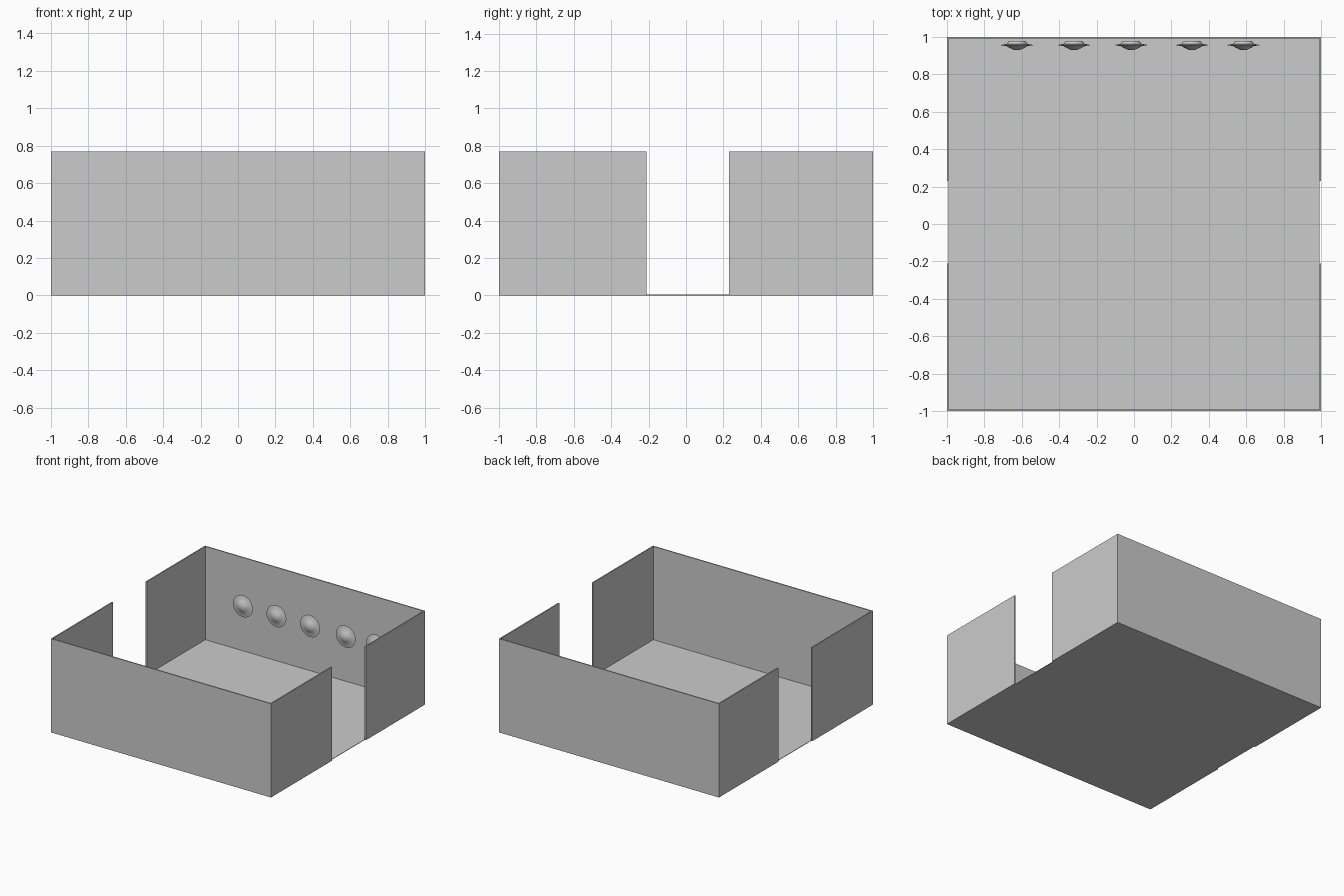
import bpy, bmesh, math
from mathutils import Matrix, Vector

if "Cube" in bpy.data.objects:
    bpy.data.objects.remove(bpy.data.objects["Cube"])

T = 0.01    # wall thickness
H = 0.77    # wall height


def box(name, lo, hi):
    lo, hi = Vector(lo), Vector(hi)
    bm = bmesh.new()
    size = hi - lo
    bmesh.ops.create_cube(bm, size=1, matrix=Matrix.Translation((lo + hi) / 2) @ Matrix.Diagonal((*size, 1)))
    me = bpy.data.meshes.new(name)
    bm.to_mesh(me)
    bm.free()
    ob = bpy.data.objects.new(name, me)
    bpy.context.collection.objects.link(ob)
    return ob


# Floor and full-width walls
box("floor", (-1 + T, -1 + T, 0), (1 - T, 1 - T, 0.004))
box("front_wall", (-1, -1, 0), (1, -1 + T, H))
box("back_wall", (-1, 1 - T, 0), (1, 1, H))

# Side walls, each split by a doorway
for side, x in (("left", -1), ("right", 1 - T)):
    box(side + "_wall_front", (x, -1 + T, 0), (x + T, -0.21, H))
    box(side + "_wall_back", (x, 0.23, 0), (x + T, 1 - T, H))

# Saucer-shaped wall ornaments: profile of (radius, y) turned about the y axis
PROFILE = [(0, 0.930), (0.018, 0.931), (0.042, 0.942), (0.056, 0.951), (0.090, 0.956),
           (0.056, 0.963), (0.045, 0.977), (0, 0.978)]
for i, x in enumerate((-0.625, -0.32, -0.015, 0.31, 0.585)):
    bm = bmesh.new()
    vs = [bm.verts.new((r, y, 0)) for r, y in PROFILE]
    es = [bm.edges.new(p) for p in zip(vs, vs[1:])]
    bmesh.ops.spin(bm, geom=vs + es, cent=(0, 0, 0), axis=(0, 1, 0),
                   angle=2 * math.pi, steps=32, use_merge=True)
    bmesh.ops.remove_doubles(bm, verts=bm.verts, dist=0.0001)
    bmesh.ops.recalc_face_normals(bm, faces=bm.faces)
    me = bpy.data.meshes.new("wall_saucer")
    bm.to_mesh(me)
    bm.free()
    ob = bpy.data.objects.new(f"wall_saucer_{i + 1}", me)
    ob.location = (x, 0, 0.39)
    bpy.context.collection.objects.link(ob)
    bpy.ops.object.select_all(action='DESELECT')
    ob.select_set(True)
    bpy.context.view_layer.objects.active = ob
    bpy.ops.object.shade_smooth_by_angle(angle=math.radians(35))
